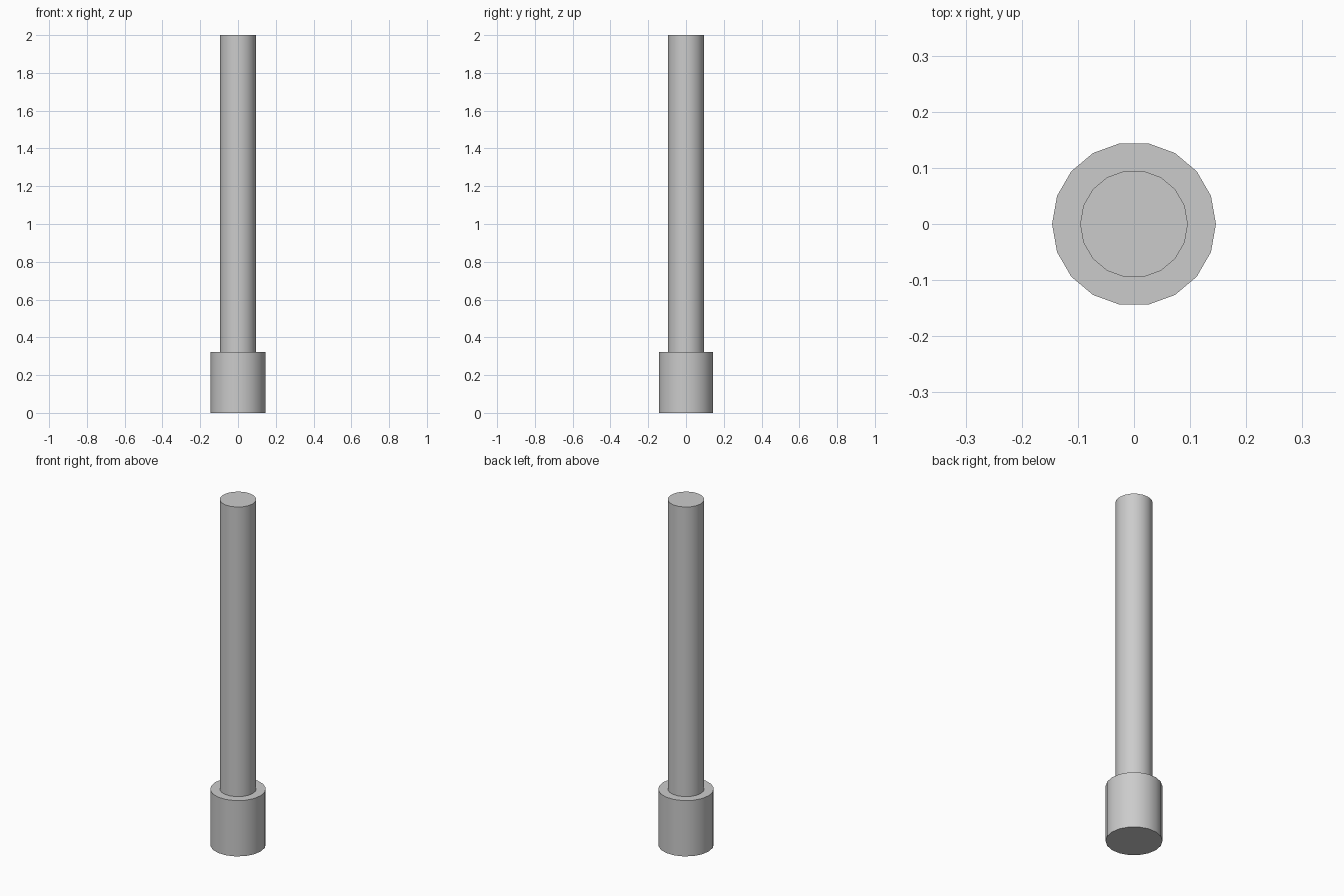
import bpy, bmesh, math
from mathutils import Vector

if "Cube" in bpy.data.objects:
    bpy.data.objects.remove(bpy.data.objects["Cube"])

SIDES = 18

# Stepped half-profile (radius, height): base collar, shoulder, shaft, cap
profile = [(0, 0), (0.146, 0), (0.146, 0.323), (0.096, 0.323), (0.096, 2.0), (0, 2.0)]

# Revolve the profile into one watertight post
bm = bmesh.new()
verts = [bm.verts.new((r, 0, z)) for r, z in profile]
edges = [bm.edges.new(pair) for pair in zip(verts, verts[1:])]
bmesh.ops.spin(bm, geom=verts + edges, cent=(0, 0, 0), axis=(0, 0, 1),
               angle=math.tau, steps=SIDES, use_merge=False)
bmesh.ops.remove_doubles(bm, verts=bm.verts, dist=1e-4)
bmesh.ops.recalc_face_normals(bm, faces=bm.faces)

mesh = bpy.data.meshes.new("collared_post")
bm.to_mesh(mesh)
bm.free()
post = bpy.data.objects.new("collared_post", mesh)
bpy.context.collection.objects.link(post)

# Smooth round walls with crisp rims
bpy.context.view_layer.objects.active = post
post.select_set(True)
bpy.ops.object.shade_smooth_by_angle(angle=math.radians(35))
